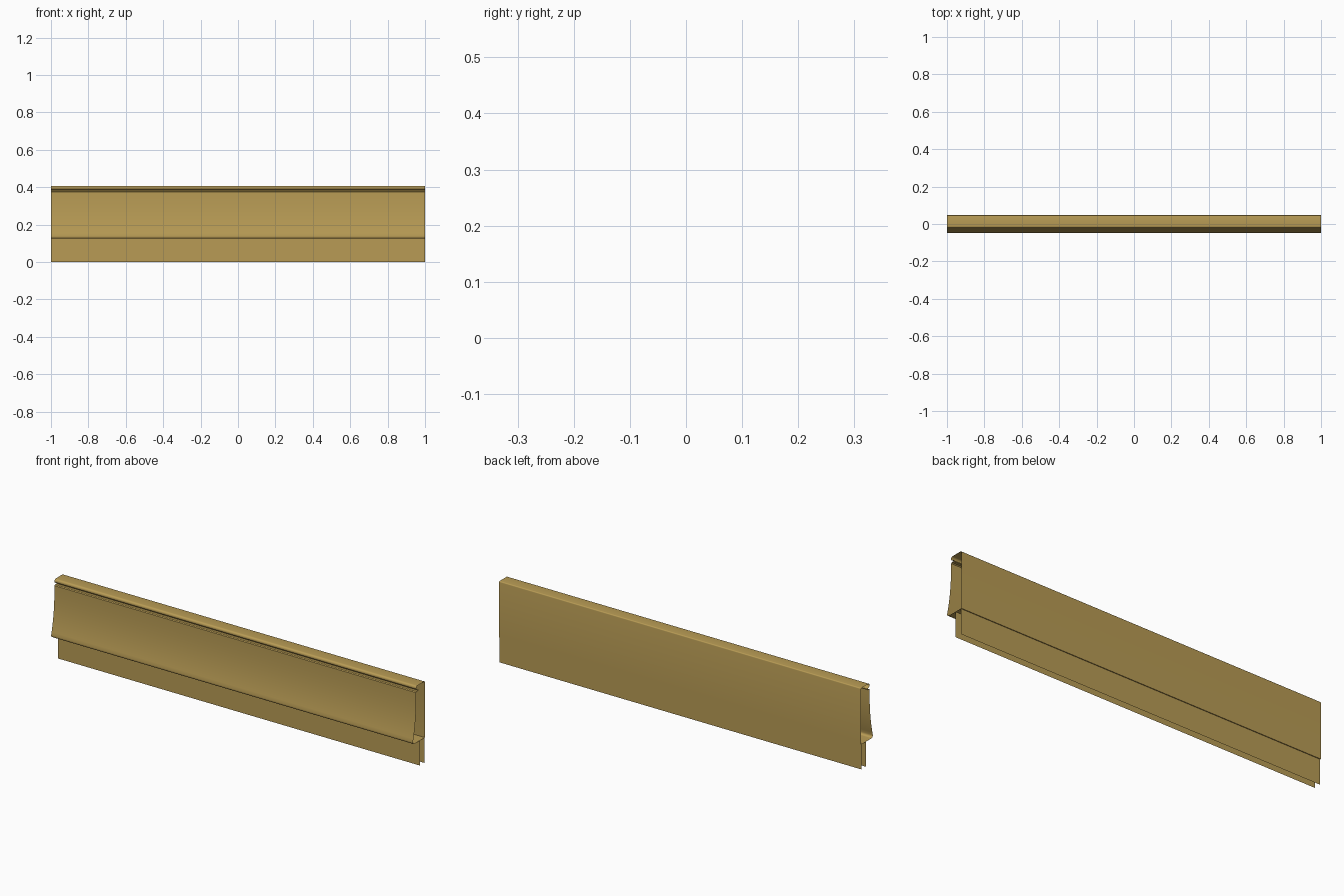
import bpy, bmesh, math

if "Cube" in bpy.data.objects:
    bpy.data.objects.remove(bpy.data.objects["Cube"])

HALF = 1.0
BACK = 0.047

brass = bpy.data.materials.new("warm_brass")
brass.diffuse_color = (0.48, 0.33, 0.09, 1)
brass.use_nodes = True
brass.node_tree.nodes["Principled BSDF"].inputs["Base Color"].default_value = brass.diffuse_color


def arc(cy, cz, r, a0, a1, n=6):
    """Points of an arc in the y-z section, angles in degrees."""
    return [(cy + r * math.cos(math.radians(a0 + (a1 - a0) * i / n)),
             cz + r * math.sin(math.radians(a0 + (a1 - a0) * i / n)))
            for i in range(n + 1)]


def extrude_section(name, points):
    """Sweep an open y-z section along x as a thin sheet."""
    bm = bmesh.new()
    ends = [[bm.verts.new((x, y, z)) for y, z in points] for x in (-HALF, HALF)]
    for i in range(len(points) - 1):
        bm.faces.new((ends[0][i], ends[0][i + 1], ends[1][i + 1], ends[1][i]))
    mesh = bpy.data.meshes.new(name)
    bm.to_mesh(mesh)
    bm.free()
    obj = bpy.data.objects.new(name, mesh)
    bpy.context.collection.objects.link(obj)
    mesh.materials.append(brass)
    bpy.ops.object.select_all(action='DESELECT')
    obj.select_set(True)
    bpy.context.view_layer.objects.active = obj
    bpy.ops.object.shade_smooth_by_angle(angle=math.radians(35))
    return obj


# Cove curve: straight at the top, flaring forward to the lower lip
cove = [(-0.021 - 0.026 * t ** 2.4, 0.375 - 0.237 * t)
        for t in [i / 16 for i in range(17)]]

# Front moulding: back sheet, rounded cap, groove, cove and lip underside
front = [(BACK, 0.125)]
front += arc(BACK - 0.005, 0.402, 0.005, 0, 90, 4)
front += arc(-0.011, 0.397, 0.010, 90, 240, 10)
front += [(-0.004, 0.384), (-0.004, 0.379), (-0.017, 0.379)]
front += cove
front += arc(-0.036, 0.136, 0.011, 180, 270, 6)[1:]
front += [(0.008, 0.125)]
extrude_section("cove_moulding", front)

# Lower channel: front leg, shelf and slightly inset back leg
extrude_section("front_leg", [(0.008, 0.125), (0.008, 0)])
extrude_section("shelf", [(0.008, 0.125), (BACK, 0.125)])
extrude_section("back_leg", [(0.043, 0.125), (0.043, 0)])
